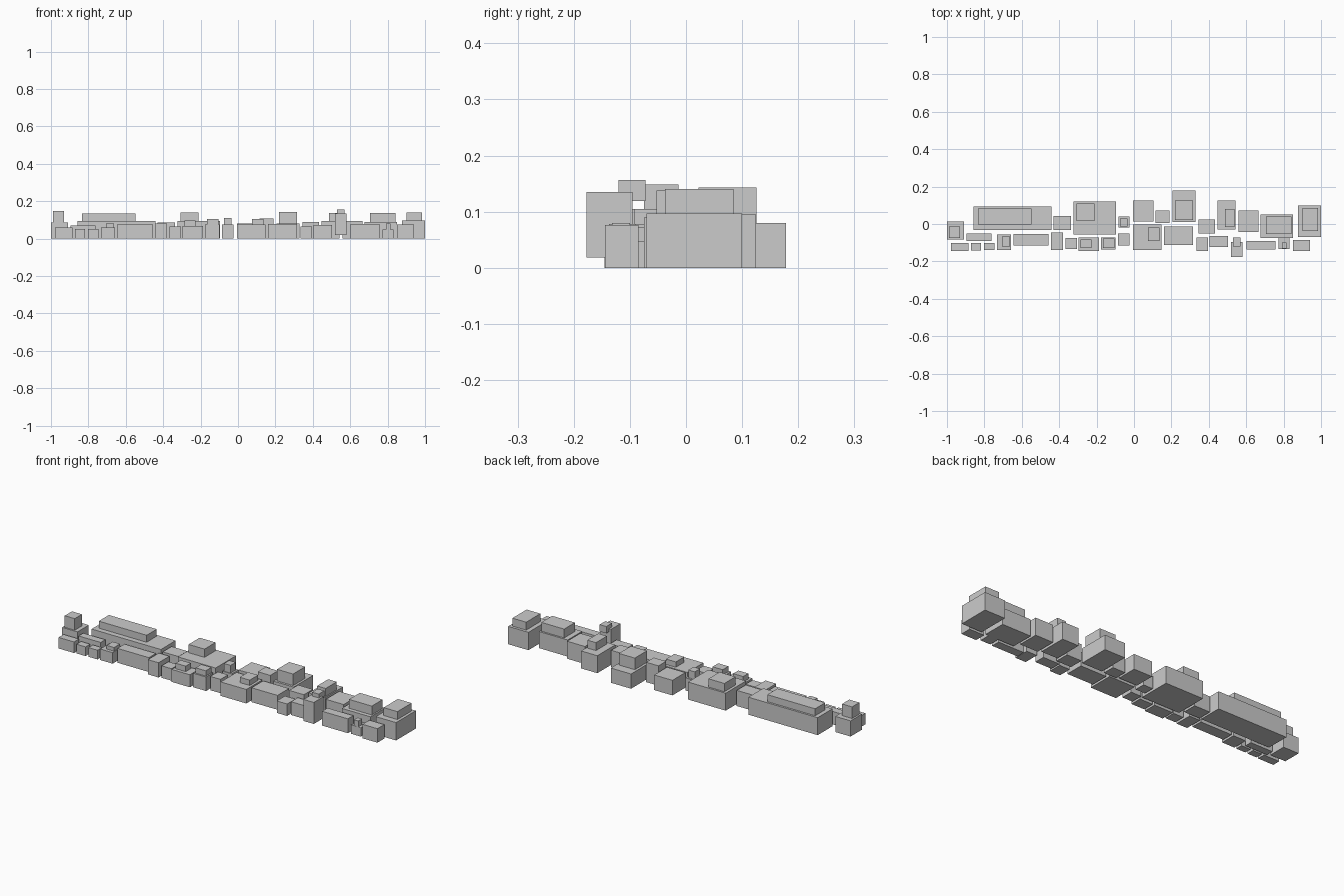
import bpy


def box(name, x0, x1, y0, y1, z0, z1):
    """Axis-aligned block given by its extents."""
    bpy.ops.mesh.primitive_cube_add(
        size=1, location=((x0 + x1) / 2, (y0 + y1) / 2, (z0 + z1) / 2))
    ob = bpy.context.object
    ob.name = name
    ob.scale = (x1 - x0, y1 - y0, z1 - z0)
    bpy.ops.object.transform_apply(location=False, rotation=False, scale=True)


# Back row of buildings: x0, x1, y0, y1, height
back_row = [
    (-1.00, -0.908, -0.083, 0.014, 0.085),
    (-0.858, -0.441, -0.033, 0.094, 0.095),
    (-0.43, -0.336, -0.033, 0.044, 0.085),
    (-0.323, -0.096, -0.055, 0.12, 0.095),
    (-0.082, -0.025, -0.018, 0.04, 0.068),
    (-0.006, 0.104, 0.014, 0.125, 0.082),
    (0.115, 0.19, 0.006, 0.072, 0.108),
    (0.206, 0.328, 0.01, 0.178, 0.08),
    (0.344, 0.433, -0.052, 0.025, 0.09),
    (0.446, 0.544, -0.03, 0.125, 0.095),
    (0.558, 0.665, -0.042, 0.072, 0.095),
    (0.677, 0.85, -0.075, 0.05, 0.09),
    (0.878, 1.00, -0.07, 0.10, 0.097),
]

# Front row of smaller buildings: x0, x1, y0, y1, height
front_row = [
    (-0.978, -0.885, -0.145, -0.102, 0.06),
    (-0.895, -0.762, -0.092, -0.052, 0.07),
    (-0.872, -0.818, -0.142, -0.102, 0.05),
    (-0.802, -0.747, -0.14, -0.102, 0.05),
    (-0.733, -0.658, -0.138, -0.055, 0.06),
    (-0.645, -0.456, -0.115, -0.054, 0.078),
    (-0.444, -0.38, -0.14, -0.046, 0.08),
    (-0.366, -0.306, -0.134, -0.075, 0.065),
    (-0.298, -0.188, -0.145, -0.073, 0.068),
    (-0.176, -0.098, -0.135, -0.073, 0.076),
    (-0.086, -0.025, -0.115, -0.05, 0.075),
    (-0.006, 0.148, -0.14, -0.003, 0.076),
    (0.16, 0.316, -0.112, -0.013, 0.078),
    (0.334, 0.396, -0.144, -0.073, 0.065),
    (0.405, 0.503, -0.123, -0.065, 0.072),
    (0.602, 0.757, -0.137, -0.09, 0.078),
    (0.773, 0.832, -0.133, -0.055, 0.048),
    (0.85, 0.94, -0.144, -0.085, 0.076),
]

# Upper storeys: x0, x1, y0, y1, z0, z1
upper_storeys = [
    (-0.99, -0.93, -0.075, -0.013, 0.085, 0.148),
    (-0.835, -0.547, -0.004, 0.083, 0.095, 0.133),
    (-0.308, -0.212, 0.015, 0.11, 0.095, 0.14),
    (-0.074, -0.035, -0.014, 0.03, 0.068, 0.11),
    (0.22, 0.316, 0.022, 0.126, 0.08, 0.143),
    (0.486, 0.538, -0.015, 0.08, 0.095, 0.138),
    (0.705, 0.842, -0.053, 0.04, 0.09, 0.138),
    (0.902, 0.985, -0.037, 0.085, 0.097, 0.14),
    (-0.706, -0.662, -0.12, -0.068, 0.06, 0.08),
    (-0.286, -0.226, -0.127, -0.083, 0.068, 0.098),
    (-0.166, -0.105, -0.127, -0.078, 0.076, 0.105),
    (0.075, 0.135, -0.092, -0.02, 0.076, 0.105),
    (0.79, 0.816, -0.132, -0.1, 0.048, 0.08),
]

for i, (x0, x1, y0, y1, h) in enumerate(back_row):
    box(f"back_building_{i + 1}", x0, x1, y0, y1, 0, h)
for i, (x0, x1, y0, y1, h) in enumerate(front_row):
    box(f"front_building_{i + 1}", x0, x1, y0, y1, 0, h)
for i, extents in enumerate(upper_storeys):
    box(f"upper_storey_{i + 1}", *extents)

# Raised tower standing proud of the front row, with its cap block
box("front_tower", 0.518, 0.58, -0.177, -0.095, 0.018, 0.135)
box("tower_cap", 0.53, 0.57, -0.12, -0.072, 0.119, 0.156)
